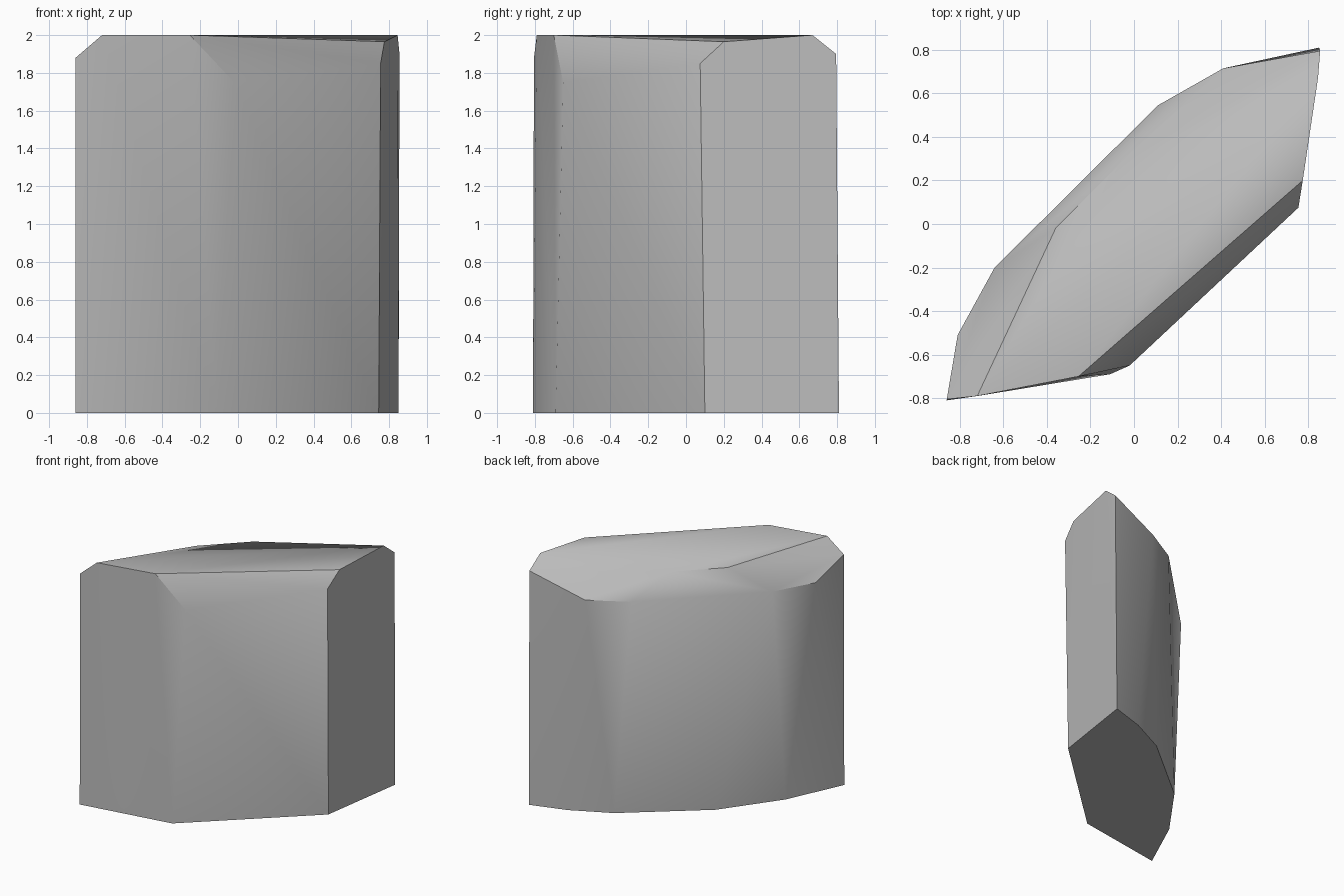
import bpy, bmesh, math

cube = bpy.data.objects.get("Cube")
if cube:
    bpy.data.objects.remove(cube, do_unlink=True)

# Single plain grey
stone = bpy.data.materials.new("plain_grey")
stone.use_nodes = True
grey = (0.5, 0.5, 0.5, 1)
stone.diffuse_color = grey
stone.node_tree.nodes["Principled BSDF"].inputs["Base Color"].default_value = grey

# Footprint, counter-clockwise from the front right corner
base = [(-0.86, -0.81), (-0.11, -0.69), (0.745, 0.10), (0.85, 0.81),
        (0.56, 0.72), (0.25, 0.567), (-0.33, 0.09), (-0.65, -0.354)]
# Shoulder where the walls meet the chamfer
front_shoulder = [(-0.86, -0.805, 1.88), (-0.02, -0.65, 1.75),
                  (0.755, 0.075, 1.85), (0.855, 0.795, 1.9)]
back_shoulder = [(0.41, 0.715), (0.11, 0.545), (-0.64, -0.20), (-0.81, -0.51)]
# Rim of the top face
rim = [(-0.72, -0.79, 2), (-0.255, -0.70, 2), (0.775, 0.20, 1.965),
       (0.845, 0.67, 2), (-0.06, 0.28, 1.94), (-0.36, -0.02, 1.94)]

# Faceted block wrapped around the three rings
points = [(x, y, 0) for x, y in base] + front_shoulder
points += [(x, y, 1.75) for x, y in back_shoulder] + rim
bm = bmesh.new()
for p in points:
    bm.verts.new(p)
hull = bmesh.ops.convex_hull(bm, input=bm.verts[:])
loose = [v for v in bm.verts if not v.link_faces]
bmesh.ops.delete(bm, geom=loose, context='VERTS')
bmesh.ops.recalc_face_normals(bm, faces=bm.faces[:])
mesh = bpy.data.meshes.new("faceted_block")
bm.to_mesh(mesh)
bm.free()
mesh.materials.append(stone)
block = bpy.data.objects.new("faceted_block", mesh)
bpy.context.collection.objects.link(block)

# Soft shading over shallow facets, crisp corners elsewhere
bpy.ops.object.select_all(action='DESELECT')
block.select_set(True)
bpy.context.view_layer.objects.active = block
bpy.ops.object.shade_smooth_by_angle(angle=math.radians(35))
